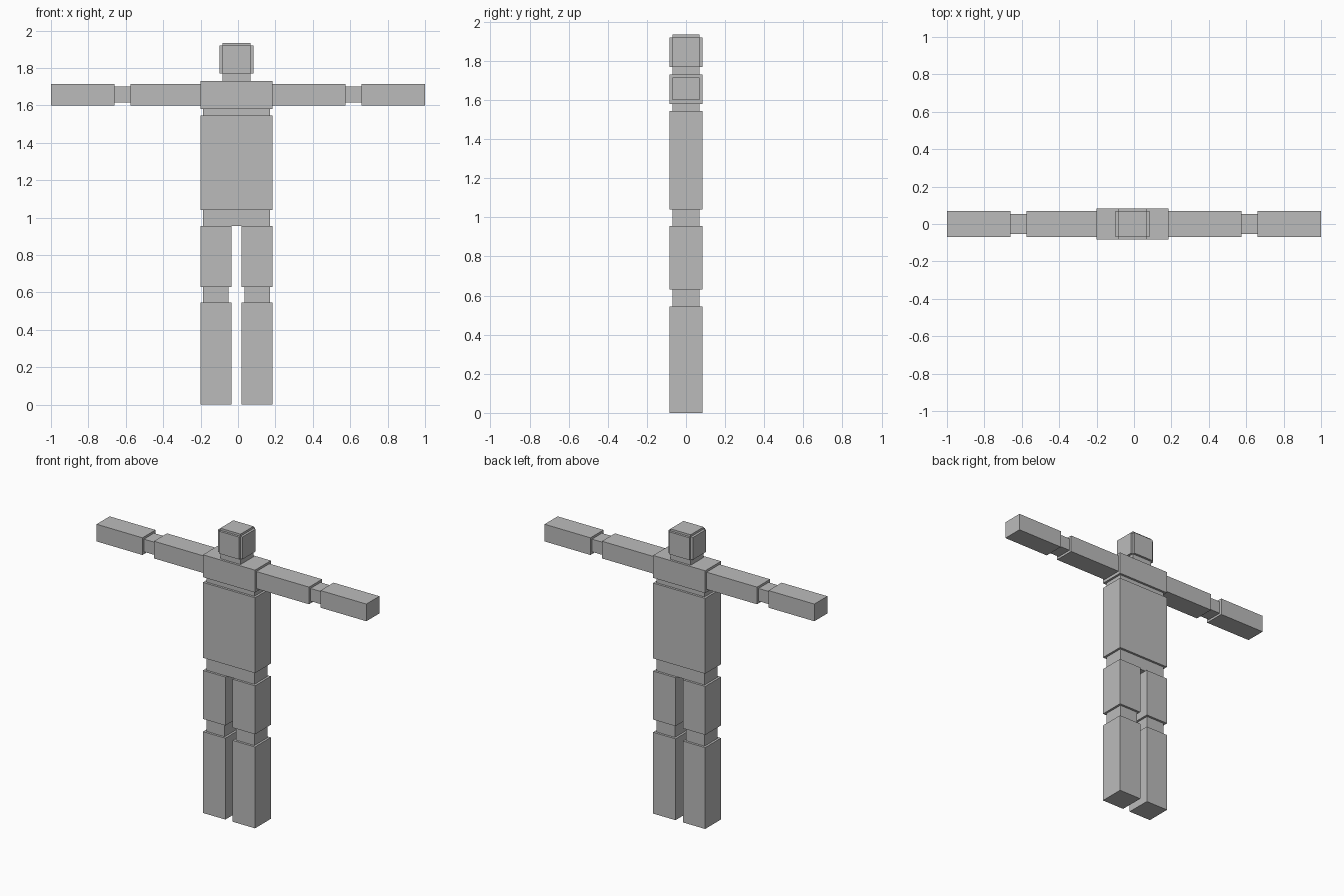
import bpy
import bmesh

if "Cube" in bpy.data.objects:
    bpy.data.objects.remove(bpy.data.objects["Cube"])

grey = bpy.data.materials.new("plain grey")
grey.diffuse_color = (0.5, 0.5, 0.5, 1)
grey.use_nodes = True
grey.node_tree.nodes["Principled BSDF"].inputs["Base Color"].default_value = grey.diffuse_color

CX = -0.008  # centre line of the body


def box(name, x, y, z):
    """Axis-aligned box from (min, max) ranges."""
    bm = bmesh.new()
    bmesh.ops.create_cube(bm, size=1)
    for v in bm.verts:
        v.co = [r[0] if c < 0 else r[1] for c, r in zip(v.co, (x, y, z))]
    mesh = bpy.data.meshes.new(name)
    bm.to_mesh(mesh)
    bm.free()
    mesh.materials.append(grey)
    obj = bpy.data.objects.new(name, mesh)
    bpy.context.collection.objects.link(obj)


def span(center, half):
    return (center - half, center + half)


WIDE, NARROW = span(0, 0.084), span(0, 0.069)  # depth of blocks and joints

# Trunk blocks and the slimmer joints between them
box("hips", span(CX, 0.178), NARROW, (0.955, 1.04))
box("torso", span(CX, 0.193), WIDE, (1.04, 1.545))
box("waist_joint", span(CX, 0.178), NARROW, (1.545, 1.58))
box("chest", span(CX, 0.193), WIDE, (1.58, 1.73))

# Head: neck and crown in one column, with raised front/back and side panels
box("neck_and_crown", span(CX, 0.075), NARROW, (1.73, 1.934))
box("head_front_back", span(CX, 0.075), WIDE, (1.77, 1.92))
box("head_sides", span(CX, 0.091), NARROW, (1.77, 1.92))

for side, s in (("left", -1), ("right", 1)):
    # Legs
    leg = CX + s * 0.11
    box(side + "_lower_leg", span(leg, 0.083), WIDE, (0, 0.545))
    box(side + "_knee", span(leg, 0.068), NARROW, (0.545, 0.63))
    box(side + "_thigh", span(leg, 0.083), WIDE, (0.63, 0.955))

    # Arms, held straight out
    def out(a, b):
        return sorted((s * a, s * b))
    shoulder = abs(CX + s * 0.193)
    box(side + "_upper_arm", out(shoulder, 0.575), NARROW, (1.6, 1.715))
    box(side + "_elbow", out(0.575, 0.66), span(0, 0.053), (1.615, 1.7))
    box(side + "_forearm", out(0.66, 1.0), NARROW, (1.6, 1.715))
